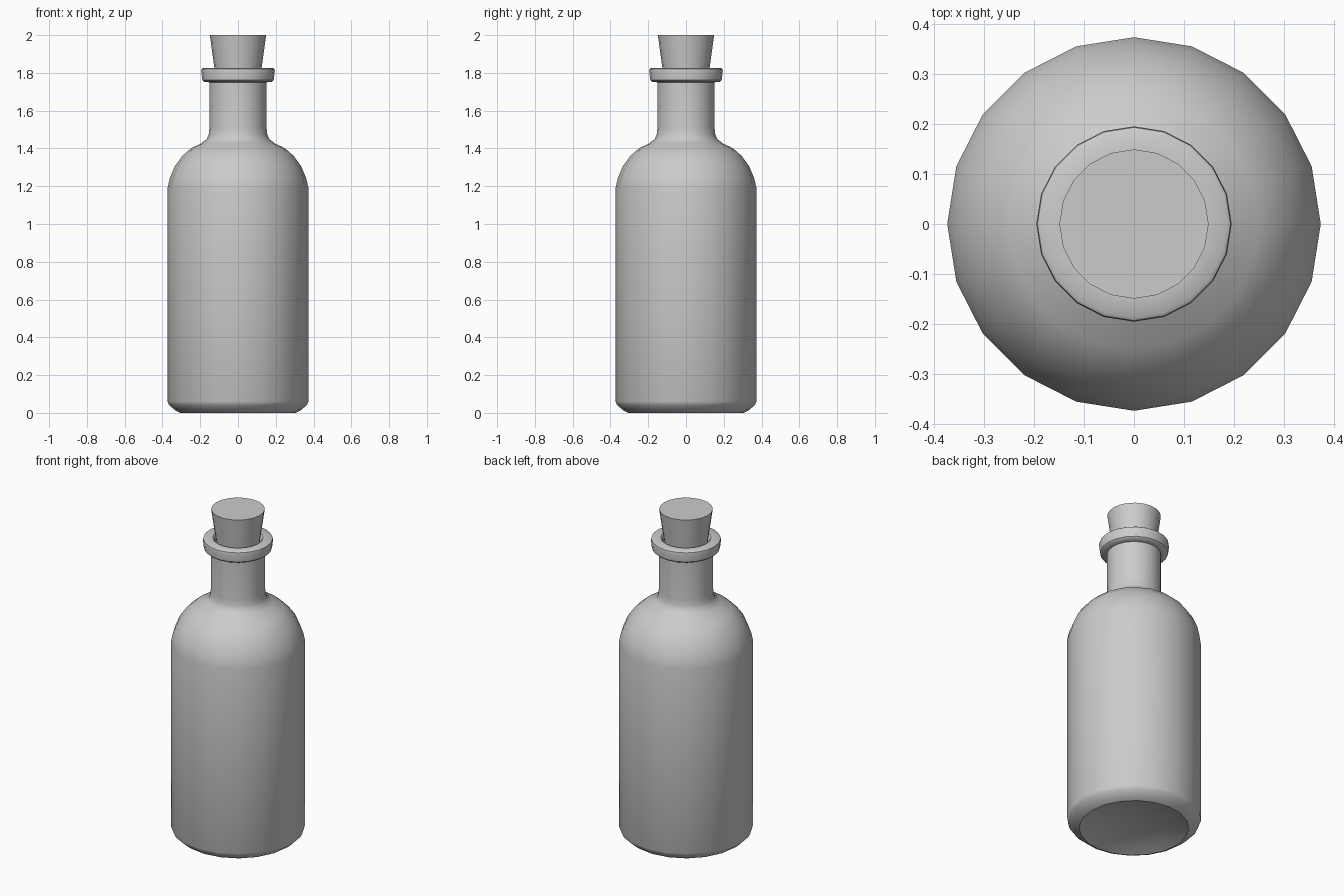
import bpy, bmesh, math

if "Cube" in bpy.data.objects:
    bpy.data.objects.remove(bpy.data.objects["Cube"])

SIDES = 20


def lathe(name, profile, angle=40):
    """Spin an (r, z) profile around z; points with r = 0 become poles."""
    bm = bmesh.new()
    rings = []
    for r, z in profile:
        if r == 0:
            rings.append([bm.verts.new((0, 0, z))] * SIDES)
        else:
            rings.append([bm.verts.new((r * math.cos(2 * math.pi * i / SIDES),
                                        r * math.sin(2 * math.pi * i / SIDES), z))
                          for i in range(SIDES)])
    for a, b in zip(rings, rings[1:]):
        for i in range(SIDES):
            j = (i + 1) % SIDES
            bm.faces.new(list(dict.fromkeys((a[i], a[j], b[j], b[i]))))
    bmesh.ops.recalc_face_normals(bm, faces=bm.faces)
    mesh = bpy.data.meshes.new(name)
    bm.to_mesh(mesh)
    bm.free()
    obj = bpy.data.objects.new(name, mesh)
    bpy.context.collection.objects.link(obj)
    bpy.ops.object.select_all(action='DESELECT')
    obj.select_set(True)
    bpy.context.view_layer.objects.active = obj
    bpy.ops.object.shade_smooth_by_angle(angle=math.radians(angle))
    return obj


# Bottle: outer skin from the dished base up, over the lip, down the inside
outer = [(0, 0.05), (0.15, 0.04), (0.25, 0.018), (0.305, 0.0), (0.33, 0.012),
         (0.365, 0.042), (0.373, 0.06), (0.373, 1.19), (0.362, 1.24),
         (0.335, 1.305), (0.295, 1.36), (0.25, 1.40), (0.195, 1.427),
         (0.165, 1.45), (0.155, 1.475), (0.151, 1.51), (0.151, 1.75)]
lip = [(0.178, 1.752), (0.189, 1.762), (0.195, 1.81), (0.193, 1.82),
       (0.186, 1.825), (0.14, 1.825), (0.13, 1.815)]
inner = [(0.122, 1.78), (0.122, 1.50), (0.14, 1.43), (0.235, 1.37),
         (0.31, 1.29), (0.343, 1.19), (0.343, 0.08), (0.30, 0.05),
         (0.15, 0.07), (0, 0.08)]
lathe("bottle", outer + lip + inner)

# Tapered cork stopper
lathe("cork", [(0, 1.68), (0.105, 1.68), (0.149, 2.0), (0, 2.0)])
